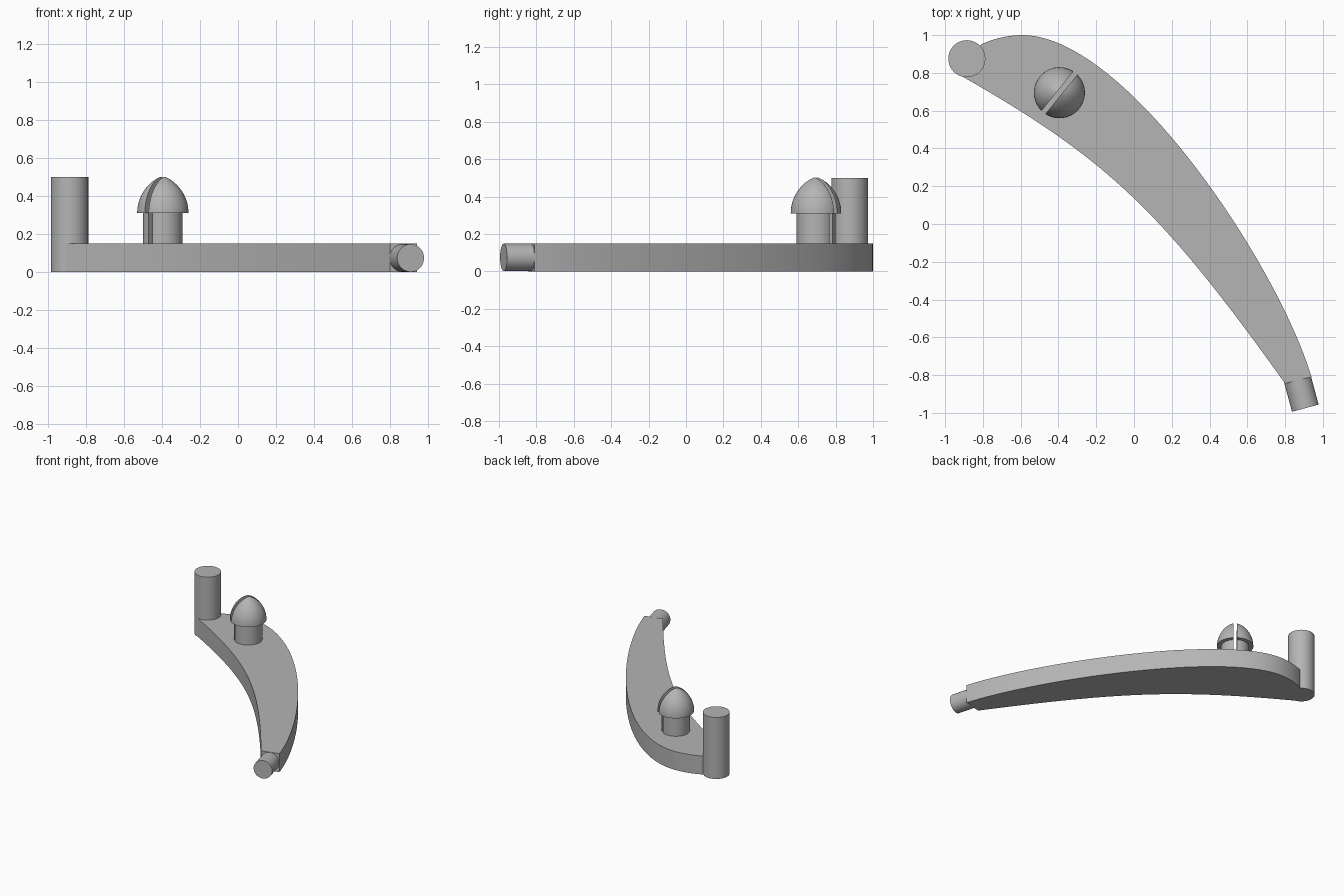
import bpy, bmesh, math
from mathutils import Vector, Matrix
from mathutils.geometry import interpolate_bezier

if "Cube" in bpy.data.objects:
    bpy.data.objects.remove(bpy.data.objects["Cube"], do_unlink=True)

GREY = (0.46, 0.46, 0.46, 1.0)
plastic = bpy.data.materials.new("grey plastic")
plastic.use_nodes = True
plastic.diffuse_color = GREY
plastic.node_tree.nodes["Principled BSDF"].inputs["Base Color"].default_value = GREY

THICK = 0.15


def finish(name, bm, angle=30):
    """Turn a bmesh into a shaded object."""
    bmesh.ops.recalc_face_normals(bm, faces=bm.faces)
    mesh = bpy.data.meshes.new(name)
    bm.to_mesh(mesh)
    bm.free()
    mesh.materials.append(plastic)
    obj = bpy.data.objects.new(name, mesh)
    bpy.context.collection.objects.link(obj)
    bpy.ops.object.select_all(action='DESELECT')
    obj.select_set(True)
    bpy.context.view_layer.objects.active = obj
    bpy.ops.object.shade_smooth_by_angle(angle=math.radians(angle))
    return obj


def rod(name, start, end, radius):
    """Capped cylinder between two points."""
    start, end = Vector(start), Vector(end)
    axis = end - start
    turn = axis.to_track_quat('Z', 'Y').to_matrix().to_4x4()
    bm = bmesh.new()
    bmesh.ops.create_cone(bm, cap_ends=True, segments=64, radius1=radius, radius2=radius,
                          depth=axis.length,
                          matrix=Matrix.Translation((start + end) / 2) @ turn)
    return finish(name, bm)


def bezier(a, b, c, d, steps):
    return interpolate_bezier(*[Vector((*p, 0)) for p in (a, b, c, d)], steps)


# Curved lever arm: outline of three curves, extruded upward
outline = bezier((-0.81, 0.95), (-0.75, 0.98), (-0.67, 1.0), (-0.59, 1.0), 12)
outline += bezier((-0.59, 1.0), (-0.05, 1.0), (0.755, -0.2), (0.94, -0.81), 40)[1:]
outline += bezier((0.80, -0.845), (0.14, 0.08), (-0.15, 0.35), (-0.925, 0.79), 40)
bm = bmesh.new()
base = bm.faces.new([bm.verts.new(p) for p in outline])
top = bmesh.ops.extrude_face_region(bm, geom=[base], use_keep_orig=True)["geom"]
bmesh.ops.translate(bm, vec=(0, 0, THICK),
                    verts=[v for v in top if isinstance(v, bmesh.types.BMVert)])
finish("lever_arm", bm)

# Upright post at the wide end, and short pivot peg at the narrow end
rod("upright_post", (-0.885, 0.875, 0), (-0.885, 0.875, 0.5), 0.098)
rod("pivot_peg", (0.857, -0.79, 0.075), (0.907, -0.975, 0.075), 0.073)

# Split snap pin: lathed shaft and pointed head, cut into two halves
SHAFT, HEAD, LEDGE, RISE, GAP = 0.104, 0.135, 0.31, 0.198, 0.026
arc = (HEAD ** 2 + RISE ** 2) / (2 * HEAD)
profile = [(0, THICK - 0.01), (SHAFT, THICK - 0.01), (SHAFT, LEDGE)]
for i in range(13):
    h = RISE * i / 12
    profile.append((max(0, math.sqrt(arc ** 2 - h ** 2) - arc + HEAD), LEDGE + h))
place = Matrix.Translation((-0.395, 0.695, 0)) @ Matrix.Rotation(math.radians(51), 4, 'Z')

for side, name in ((1, "snap_pin_back_half"), (-1, "snap_pin_front_half")):
    bm = bmesh.new()
    verts = [bm.verts.new((r, 0, z)) for r, z in profile]
    edges = [bm.edges.new(pair) for pair in zip(verts, verts[1:])]
    bmesh.ops.spin(bm, geom=verts + edges, cent=(0, 0, 0), axis=(0, 0, 1),
                   angle=math.tau, steps=64, use_merge=True)
    bmesh.ops.remove_doubles(bm, verts=bm.verts, dist=0.0005)
    bmesh.ops.bisect_plane(bm, geom=bm.verts[:] + bm.edges[:] + bm.faces[:],
                           plane_co=(0, side * GAP / 2, 0), plane_no=(0, side, 0),
                           clear_inner=True)
    rim = [e for e in bm.edges if e.is_boundary]
    bmesh.ops.edgeloop_fill(bm, edges=rim)
    bmesh.ops.transform(bm, matrix=place, verts=bm.verts)
    finish(name, bm)
